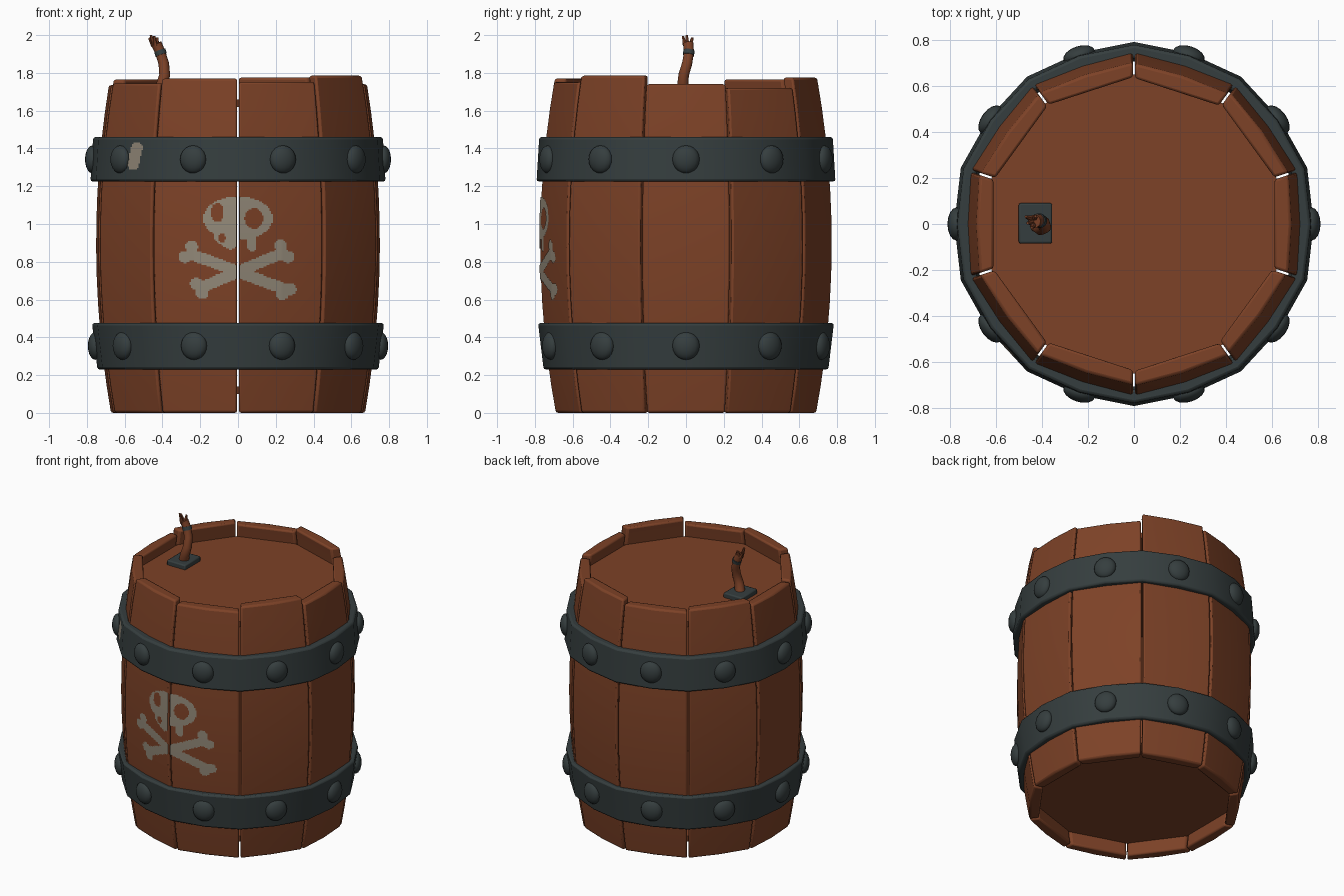
import bpy, bmesh, math
from mathutils import Vector, Matrix

if "Cube" in bpy.data.objects:
    bpy.data.objects.remove(bpy.data.objects["Cube"])

def material(name, rgb):
    m = bpy.data.materials.new(name)
    m.diffuse_color = (*rgb, 1)
    m.use_nodes = True
    m.node_tree.nodes["Principled BSDF"].inputs["Base Color"].default_value = m.diffuse_color
    return m

WOOD = material("wood_brown", (0.205, 0.054, 0.020))
IRON = material("dark_iron", (0.036, 0.048, 0.049))
PAINT = material("faded_paint", (0.29, 0.25, 0.19))

STEP = math.radians(36)
HALF = math.radians(18)
BULGE = 0.013

def girth(z):
    """Distance from the axis to the middle of a stave at height z."""
    return 0.751 - 0.097 * (z - 0.9) ** 2

def finish(name, bm, mat, bevel=0, angle=35):
    bmesh.ops.recalc_face_normals(bm, faces=bm.faces)
    me = bpy.data.meshes.new(name)
    bm.to_mesh(me)
    bm.free()
    me.materials.append(mat)
    me.polygons.foreach_set("use_smooth", [True] * len(me.polygons))
    me.set_sharp_from_angle(angle=math.radians(angle))
    ob = bpy.data.objects.new(name, me)
    bpy.context.collection.objects.link(ob)
    if bevel:
        b = ob.modifiers.new("bevel", 'BEVEL')
        b.width, b.segments = bevel, 2
        b.limit_method, b.angle_limit = 'ANGLE', math.radians(40)
    return ob

def bridge(bm, a, b):
    n = len(a)
    for i in range(n):
        bm.faces.new((a[i], a[(i + 1) % n], b[(i + 1) % n], b[i]))

def loft(bm, rings, cap=True, closed=False):
    """Skin a list of point rings."""
    vs = [[bm.verts.new(p) for p in r] for r in rings]
    for a, b in zip(vs, vs[1:]):
        bridge(bm, a, b)
    if closed:
        bridge(bm, vs[-1], vs[0])
    elif cap:
        bm.faces.new(vs[0])
        bm.faces.new(vs[-1])

# ten curved staves with uneven tops
TOPS = [1.74, 1.72, 1.775, 1.75, 1.765, 1.735, 1.745, 1.77, 1.752, 1.785]
ROWS = 12
for k, top in enumerate(TOPS):
    bm = bmesh.new()
    rot = Matrix.Rotation(k * STEP, 3, 'Z')
    rings = []
    for i in range(ROWS + 1):
        z = top * i / ROWS
        a = girth(z)
        edge, inner = a - BULGE, a - 0.075
        wo = edge * math.tan(HALF) - 0.005
        wi = inner * math.tan(HALF) - 0.005
        rings.append([rot @ Vector(p) for p in (
            (edge, -wo, z), (a, 0, z), (edge, wo, z), (inner, wi, z), (inner, -wi, z))])
    loft(bm, rings)
    finish("stave_%d" % (k + 1), bm, WOOD, 0.012)

# recessed lid and base
def disc(name, z0, z1, r):
    bm = bmesh.new()
    loft(bm, [[(r * math.cos(HALF + k * STEP), r * math.sin(HALF + k * STEP), z)
               for k in range(10)] for z in (z0, z1)])
    finish(name, bm, WOOD)

disc("lid", 1.62, 1.66, 0.65)
disc("base", 0.10, 0.14, 0.65)

# iron bands: (bottom z, bottom radius, top z, top radius, rivet z)
BANDS = {"lower": (0.23, 0.744, 0.475, 0.773, 0.355),
         "upper": (1.225, 0.781, 1.46, 0.767, 1.342)}
CORNER = 1.013

def band_radius(band, z):
    z0, r0, z1, r1, _ = band
    return r0 + (r1 - r0) * (z - z0) / (z1 - z0)

for name, band in BANDS.items():
    z0, r0, z1, r1, zr = band
    bm = bmesh.new()
    rings = []
    for i in range(20):
        t = i * HALF
        f = CORNER if i % 2 else 1
        profile = ((r0 * f, z0), (r1 * f, z1),
                   ((girth(z1) - 0.012) * f, z1), ((girth(z0) - 0.012) * f, z0))
        rings.append([(r * math.cos(t), r * math.sin(t), z) for r, z in profile])
    loft(bm, rings, closed=True)
    finish(name + "_band", bm, IRON, 0.012)
    # domed rivets, one per stave
    bm = bmesh.new()
    for k in range(10):
        m = (Matrix.Rotation(k * STEP, 4, 'Z')
             @ Matrix.Translation((band_radius(band, zr) - 0.004, 0, zr))
             @ Matrix.Diagonal((0.04, 0.072, 0.074, 1)))
        bmesh.ops.create_uvsphere(bm, u_segments=16, v_segments=10, radius=1, matrix=m)
    finish(name + "_rivets", bm, IRON, angle=60)

# painted marks: small cells kept by a shape test and laid on the surface
def painted(name, x0, x1, z0, z1, inside, surface, cell=0.008):
    bm = bmesh.new()
    cache = {}
    def vert(i, j):
        if (i, j) not in cache:
            x, z = x0 + i * cell, z0 + j * cell
            cache[i, j] = bm.verts.new((x, surface(x, z), z))
        return cache[i, j]
    for i in range(round((x1 - x0) / cell)):
        for j in range(round((z1 - z0) / cell)):
            if inside(x0 + (i + .5) * cell, z0 + (j + .5) * cell):
                bm.faces.new((vert(i, j), vert(i + 1, j), vert(i + 1, j + 1), vert(i, j + 1)))
    ob = finish(name, bm, PAINT)
    # make every face look towards the front
    if ob.data.polygons[0].normal.y > 0:
        ob.data.flip_normals()

def ell(x, z, cx, cz, rx, rz):
    return ((x - cx) / rx) ** 2 + ((z - cz) / rz) ** 2 < 1

def bar(x, z, ax, az, bx, bz, r):
    p, a, d = Vector((x, z)), Vector((ax, az)), Vector((bx - ax, bz - az))
    t = max(0, min(1, (p - a).dot(d) / d.dot(d)))
    return (p - a - d * t).length < r

KNOBS = [(-.28, .825), (-.245, .88), (.265, .825), (.225, .885),
         (-.22, .685), (-.19, .635), (.275, .655), (.235, .63)]

def skull(x, z):
    if abs(x) < 0.012:
        return False
    if ell(x, z, -.11, 1.06, .034, .05) or ell(x, z, .085, 1.03, .05, .055) \
            or ell(x, z, -.085, .925, .018, .026):
        return False
    return (ell(x, z, 0, 1.03, .185, .115)
            or bar(x, z, -.085, .94, -.04, .91, .045)
            or bar(x, z, .07, .93, .075, .88, .025)
            or bar(x, z, -.25, .84, .25, .655, .03)
            or bar(x, z, .235, .845, -.195, .665, .03)
            or any(ell(x, z, kx, kz, .034, .032) for kx, kz in KNOBS))

def stave_front(x, z):
    a = girth(z)
    t = (abs(x) - a * math.sin(HALF)) / math.cos(HALF)
    n = a - BULGE * abs(t) / (a * math.tan(HALF))
    t = (abs(x) - n * math.sin(HALF)) / math.cos(HALF)
    return -(n * math.cos(HALF) - t * math.sin(HALF)) - 0.003

def band_front(x, z):
    r = band_radius(BANDS["upper"], z)
    a, b = math.radians(216), math.radians(234)
    xa, ya = r * math.cos(a), r * math.sin(a)
    xb, yb = r * CORNER * math.cos(b), r * CORNER * math.sin(b)
    return ya + (yb - ya) * (x - xa) / (xb - xa) - 0.005

painted("painted_skull_and_bones", -0.32, 0.32, 0.59, 1.15, skull, stave_front)
painted("paint_smear", -0.60, -0.49, 1.28, 1.44,
        lambda x, z: bar(x, z, -.555, 1.315, -.535, 1.405, .029), band_front)

# fuse plate on the lid
bm = bmesh.new()
bmesh.ops.create_cube(bm, size=1, matrix=Matrix.Translation((-0.428, 0.003, 1.67))
                      @ Matrix.Diagonal((0.145, 0.175, 0.045, 1)))
finish("fuse_plate", bm, IRON, 0.008)

# bent fuse, its binding and the frayed tip
def tube(name, pts, radii, mat, sides=10):
    bm = bmesh.new()
    rings = []
    pts = [Vector(p) for p in pts]
    for i, p in enumerate(pts):
        d = pts[min(i + 1, len(pts) - 1)] - pts[max(i - 1, 0)]
        q = Vector((0, 0, 1)).rotation_difference(d)
        rings.append([p + q @ Vector((radii[i] * math.cos(2 * math.pi * s / sides),
                                      radii[i] * math.sin(2 * math.pi * s / sides), 0))
                      for s in range(sides)])
    loft(bm, rings)
    finish(name, bm, mat, angle=50)

tube("fuse", [(-.425, 0, 1.67), (-.405, -.018, 1.73), (-.388, -.012, 1.79),
              (-.393, .006, 1.85), (-.412, .016, 1.91), (-.432, .012, 1.955)],
     [.034, .031, .029, .028, .027, .029], WOOD)
tube("fuse_binding", [(-.406, .013, 1.895), (-.414, .016, 1.918)], [.031, .031], IRON)
for n, (dx, dy, dz) in enumerate([(-.038, .02, .03), (-.012, -.028, .04),
                                  (.004, .022, .032), (-.03, -.008, .045)]):
    base = Vector((-.432, .012, 1.945))
    out = Vector((dx * .4, dy * .6, 0))
    tube("fuse_strand_%d" % (n + 1), [base + out, base + Vector((dx, dy, dz + .01))],
         [.014, .006], WOOD, 6)
